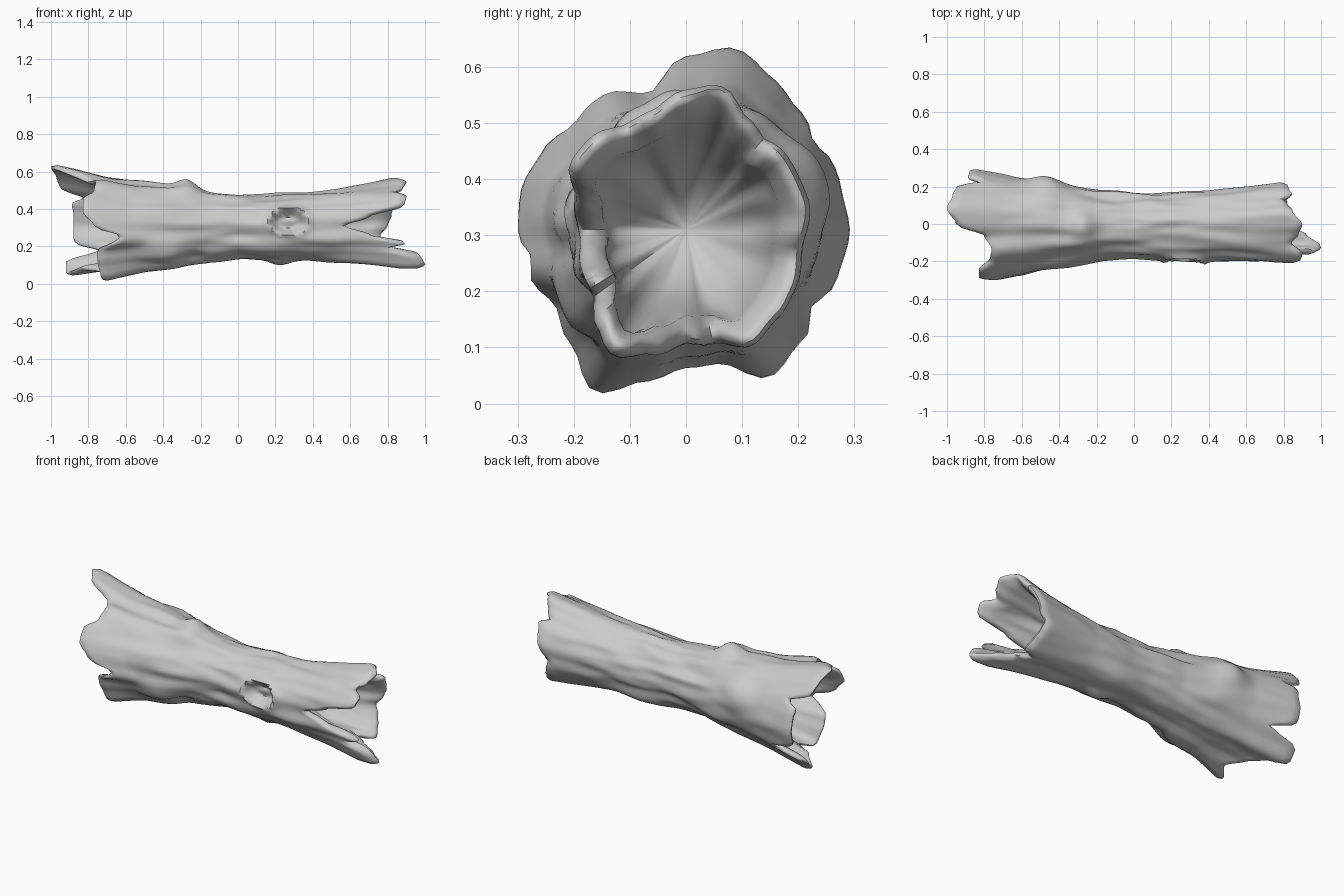
import bpy, bmesh
from math import sin, cos, tau, radians, exp, degrees
from mathutils import Vector, noise

if "Cube" in bpy.data.objects:
    bpy.data.objects.remove(bpy.data.objects["Cube"])

SIDES, END_RINGS, CORE_RINGS, DEPTH = 80, 18, 40, 20
CORE_LEFT, CORE_RIGHT = -0.45, 0.42
AXIS = 0.31          # height of the log's axis

# Values every 15 degrees round the axis, from the back over the top to the front (hundredths)
LEFT_RADIUS = [30, 29, 29, 30, 32, 34, 31, 26, 28, 28, 30, 31, 31, 30, 28, 30, 34, 29, 26, 25, 31, 29, 29, 29]
RIGHT_RADIUS = [23, 24, 24, 23, 24, 27, 25, 23, 23, 24, 24, 22, 20, 19, 20, 23, 26, 23, 21, 23, 25, 24, 24, 23]
LEFT_END = [88, 88, 90, 95, 97, 100, 95, 80, 76, 77, 83, 83, 77, 66, 75, 75, 73, 67, 76, 84, 92, 92, 83, 88]
RIGHT_END = [80, 82, 83, 85, 82, 85, 90, 88, 84, 90, 89, 70, 57, 70, 90, 97, 100, 92, 81, 79, 82, 80, 78, 76]

# Splits between the broken boards: angle, depth, angular width
LEFT_SPLITS = [(35, 0.09, 6), (328, 0.1, 6), (190, 0.05, 5)]
RIGHT_SPLITS = [(218, 0.15, 4), (50, 0.05, 5), (285, 0.05, 6)]

# How far the trunk has flared towards each end's section
LEFT_FLARE = [(-1, 1), (-0.7, 0.6), (-0.45, 0.42), (-0.22, 0.12), (0, 0)]
RIGHT_FLARE = [(0.15, 0), (0.4, 0.2), (0.6, 0.5), (0.88, 1)]

# Swellings: x, angle, height, length, angular width
BUMPS = [(-0.27, 95, 0.055, 0.07, 25), (-0.47, 25, 0.045, 0.09, 25), (0.22, 260, 0.025, 0.07, 14),
         (0.3, 178, 0.025, 0.2, 40), (-0.4, 215, 0.03, 0.14, 16), (-0.35, 190, -0.02, 0.15, 10),
         (-0.25, 235, -0.03, 0.07, 14), (0.1, 215, 0.015, 0.2, 12), (0.5, 205, 0.015, 0.2, 14),
         (0.2, 310, 0.025, 0.15, 22), (0.2, 70, 0.012, 0.06, 15)]
KNOT_X, KNOT_ANGLE = 0.27, 173


def around(table, angle):
    """Periodic smooth lookup by angle."""
    p = degrees(angle) / 15
    i = int(p)
    f = p - i
    f = f * f * (3 - 2 * f)
    a, b = table[i % 24], table[(i + 1) % 24]
    return (a + (b - a) * f) / 100


def along(keys, x):
    """Piecewise linear lookup by length."""
    if x <= keys[0][0]:
        return keys[0][1]
    for (x0, a), (x1, b) in zip(keys, keys[1:]):
        if x <= x1:
            return a + (b - a) * (x - x0) / (x1 - x0)
    return keys[-1][1]


def turn(angle, centre):
    """Signed angular distance in degrees."""
    return (degrees(angle) - centre + 180) % 360 - 180


def broken_end(table, splits, angle):
    """Length of the trunk on one side, with the splits cut in."""
    cut = sum(depth * exp(-(turn(angle, a) / width) ** 2) for a, depth, width in splits)
    return around(table, angle) - cut


def left_end(angle):
    return -broken_end(LEFT_END, LEFT_SPLITS, angle)


def right_end(angle):
    return broken_end(RIGHT_END, RIGHT_SPLITS, angle)


def radius(x, angle):
    """Bark radius with flare, grain, swellings and the knot hole."""
    c, s = cos(angle), sin(angle)
    r = 0.17 - 0.008 * c - 0.01 * s
    r += (around(LEFT_RADIUS, angle) - r) * along(LEFT_FLARE, x / around(LEFT_END, angle))
    r += (around(RIGHT_RADIUS, angle) - r) * along(RIGHT_FLARE, x)
    calm = 1 - 0.6 * min(1, abs(x) / 0.8)
    r += 0.02 * calm * noise.noise(Vector((x * 2, c * 2.6, s * 2.6)))
    r += 0.012 * calm * noise.noise(Vector((x * 5 + 9, c * 4, s * 4)))
    for bx, ba, height, length, width in BUMPS:
        r += height * exp(-((x - bx) / length) ** 2 - (turn(angle, ba) / width) ** 2)
    d = ((x - KNOT_X) / 0.1) ** 2 + (turn(angle, KNOT_ANGLE) / 20) ** 2
    r += 0.012 * exp(-((d - 1.1) / 0.5) ** 2)
    if d < 1:
        r -= 0.065 * min(1, (1 - d) * 1.7)
    return r


def build_log():
    bm = bmesh.new()
    angles = [tau * i / SIDES for i in range(SIDES)]

    def ring(place):
        """One loop of vertices; place gives x and radius for an angle."""
        loop = []
        for a in angles:
            x, r = place(a)
            loop.append(bm.verts.new((x, r * cos(a), AXIS + r * sin(a))))
        return loop

    def hollow(end, floor, thickness):
        """Rings from the rounded rim inwards to the bowl's floor."""
        def place(a, s):
            x0 = end(a)
            x = x0 + (floor - x0) * s
            wall = 0.022 + (thickness - 0.022) * min(1, abs(x - x0) / 0.06) ** 0.5
            r = 0.5 * (radius(x, a) + radius(x0, a))
            return x, (min(r, radius(x, a)) - wall) * (1 - s ** 4) ** 0.6
        steps = [k / DEPTH for k in range(DEPTH)]
        return [ring(lambda a: place(a, q * q * (3 - 2 * q))) for q in steps]

    def bark(a, x):
        """Outer skin, rounded over at the broken ends."""
        edge = min(x - left_end(a), right_end(a) - x)
        return x, radius(x, a) - 0.014 * max(0, 1 - edge / 0.04) ** 2

    left = hollow(left_end, CORE_LEFT, 0.035)
    right = hollow(right_end, CORE_RIGHT + 0.02, 0.05)
    steps = [k / END_RINGS for k in range(END_RINGS)]
    skin = [ring(lambda a: bark(a, left_end(a) + (CORE_LEFT - left_end(a)) * t)) for t in steps]
    for k in range(CORE_RINGS):
        x = CORE_LEFT + (CORE_RIGHT - CORE_LEFT) * k / CORE_RINGS
        skin.append(ring(lambda a: bark(a, x)))
    skin += [ring(lambda a: bark(a, CORE_RIGHT + (right_end(a) - CORE_RIGHT) * t)) for t in steps + [1]]

    # Join hollow, bark and hollow into one skin
    rows = left[::-1] + skin + right
    for lower, upper in zip(rows, rows[1:]):
        for i in range(SIDES):
            n = (i + 1) % SIDES
            bm.faces.new((lower[i], lower[n], upper[n], upper[i]))
    for loop, x in ((rows[0], CORE_LEFT), (rows[-1], CORE_RIGHT + 0.02)):
        centre = bm.verts.new((x, 0, AXIS))
        for i in range(SIDES):
            bm.faces.new((loop[i], loop[(i + 1) % SIDES], centre))
    bmesh.ops.recalc_face_normals(bm, faces=bm.faces)
    mesh = bpy.data.meshes.new("hollow_log")
    bm.to_mesh(mesh)
    bm.free()
    return mesh


# Plain grey wood
wood = bpy.data.materials.new("grey_wood")
wood.use_nodes = True
wood.diffuse_color = (0.6, 0.6, 0.6, 1)
wood.node_tree.nodes["Principled BSDF"].inputs["Base Color"].default_value = (0.6, 0.6, 0.6, 1)

log = bpy.data.objects.new("hollow_log", build_log())
log.data.materials.append(wood)
bpy.context.collection.objects.link(log)
bpy.context.view_layer.objects.active = log
log.select_set(True)
bpy.ops.object.shade_smooth_by_angle(angle=radians(60))
